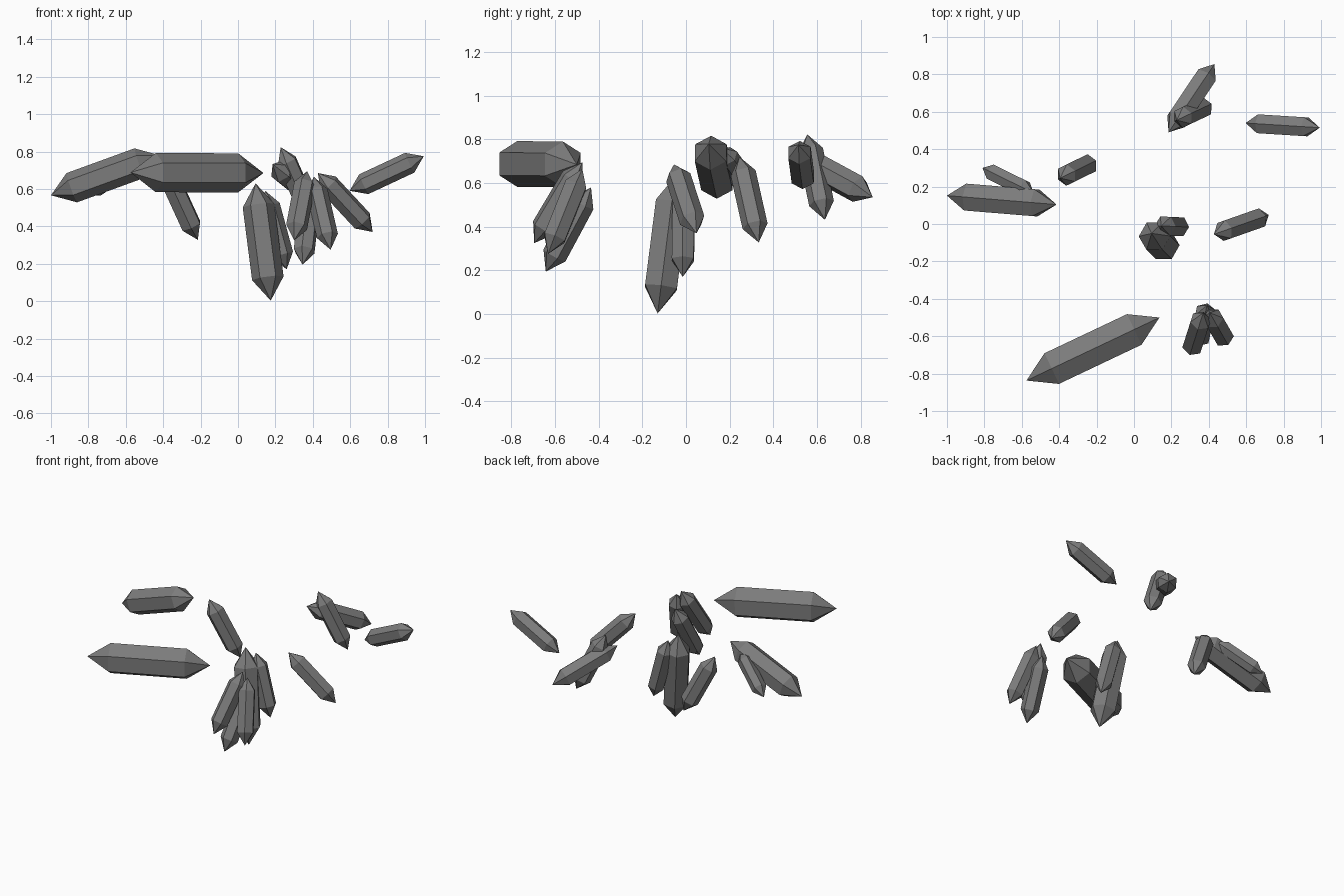
import bpy, math
from mathutils import Vector, Matrix

cube = bpy.data.objects.get("Cube")
if cube:
    bpy.data.objects.remove(cube, do_unlink=True)

# Stone colour
stone = bpy.data.materials.new("grey_crystal")
stone.use_nodes = True
GREY = (0.2, 0.2, 0.2, 1)
stone.diffuse_color = GREY
stone.node_tree.nodes["Principled BSDF"].inputs["Base Color"].default_value = GREY


def crystal(name, start, end, roll=0, sides=6, slim=0.133, tip=0.19):
    """Hexagonal prism with a pointed cap at each end, spanning start to end."""
    a, b = Vector(start), Vector(end)
    axis = b - a
    length = axis.length
    axis.normalize()
    up = Vector((0, 0, 1))
    u = (up - axis * up.dot(axis)).normalized()
    u.rotate(Matrix.Rotation(math.radians(roll), 3, axis))
    v = axis.cross(u)
    verts = [a]
    for t in (tip, 1 - tip):
        for i in range(sides):
            w = math.tau * i / sides
            verts.append(a + axis * length * t
                         + (u * math.cos(w) + v * math.sin(w)) * length * slim)
    verts.append(b)
    last = len(verts) - 1
    faces = []
    for i in range(sides):
        p, q = 1 + i, 1 + (i + 1) % sides
        faces += [(0, q, p), (p, q, q + sides, p + sides), (p + sides, q + sides, last)]
    mesh = bpy.data.meshes.new(name)
    mesh.from_pydata(verts, [], faces)
    mesh.materials.append(stone)
    obj = bpy.data.objects.new(name, mesh)
    bpy.context.collection.objects.link(obj)


# Large crystals
crystal("large_front_crystal", (-.575, -.837, .688), (.136, -.5, .685))
crystal("large_side_crystal", (-1, .152, .566), (-.414, .104, .779))
crystal("large_hanging_crystal", (.094, -.05, .63), (.175, -.13, .003), 15)

# Small crystals beside the large ones
crystal("side_small_crystal", (-.81, .3, .568), (-.535, .165, .76))
crystal("side_hanging_crystal", (-.395, .245, .72), (-.215, .333, .328))
crystal("hanging_small_crystal", (.145, -.01, .59), (.26, -.015, .17))

# Lone crystals
crystal("outer_back_crystal", (.597, .54, .59), (.993, .515, .775))
crystal("outer_middle_crystal", (.427, -.055, .685), (.72, .048, .37))

# Crossed pair at the back
crystal("back_long_crystal", (.185, .49, .733), (.43, .855, .535))
crystal("back_steep_crystal", (.228, .555, .823), (.4, .636, .432))

# Fan of three at the front
crystal("fan_right_crystal", (.37, -.475, .695), (.3, -.695, .325))
crystal("fan_middle_crystal", (.39, -.435, .58), (.345, -.642, .195))
crystal("fan_left_crystal", (.405, -.475, .665), (.495, -.632, .275))
